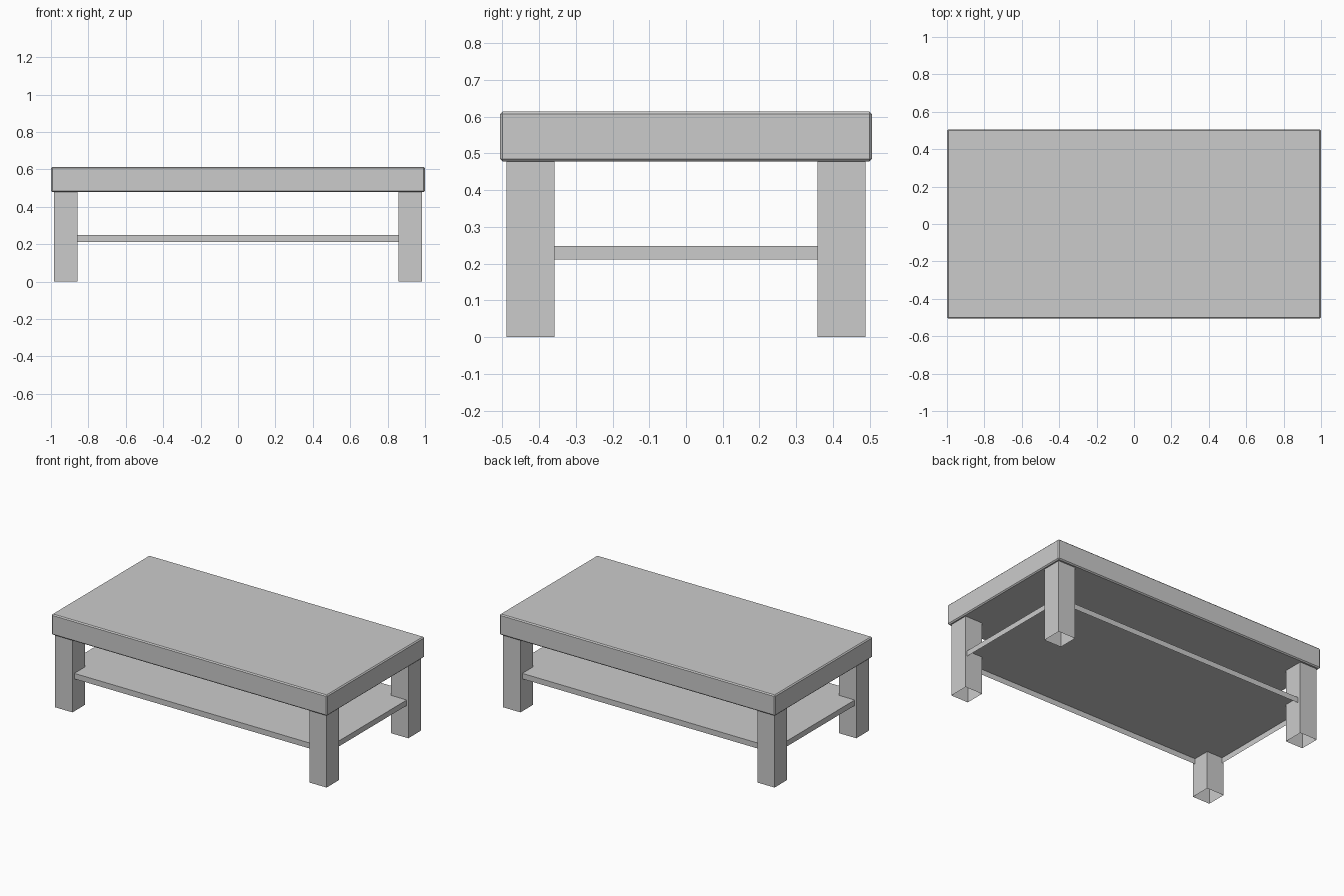
import bpy, bmesh
from mathutils import Vector

if "Cube" in bpy.data.objects:
    bpy.data.objects.remove(bpy.data.objects["Cube"])


def box(name, lo, hi, bevel=0.0, open_bottom=False, open_top=False):
    """Axis-aligned box from two corners, optionally bevelled or open at top or bottom."""
    lo, hi = Vector(lo), Vector(hi)
    bm = bmesh.new()
    bmesh.ops.create_cube(bm, size=1)
    size, mid = hi - lo, (hi + lo) / 2
    for v in bm.verts:
        v.co = Vector(a * b for a, b in zip(v.co, size)) + mid
    bm.normal_update()
    ends = [f for f in bm.faces if (open_bottom and f.normal.z < -0.9)
            or (open_top and f.normal.z > 0.9)]
    if ends:
        bmesh.ops.delete(bm, geom=ends, context='FACES_ONLY')
    mesh = bpy.data.meshes.new(name)
    bm.to_mesh(mesh)
    bm.free()
    ob = bpy.data.objects.new(name, mesh)
    bpy.context.collection.objects.link(ob)
    if bevel:
        mod = ob.modifiers.new("edge_bevel", 'BEVEL')
        mod.width = bevel
        mod.segments = 1
    return ob


# Thick slab top with chamfered edges
box("table_top", (-0.999, -0.506, 0.478), (0.999, 0.506, 0.614), bevel=0.007)

# Lower shelf, a shallow tray open underneath, let into the legs
box("shelf", (-0.973, -0.468, 0.212), (0.973, 0.468, 0.248), open_bottom=True)

# Four hollow square legs
for sx, side in ((-1, "left"), (1, "right")):
    for sy, end in ((-1, "front"), (1, "back")):
        xs = sorted((sx * 0.859, sx * 0.984))
        ys = sorted((sy * 0.358, sy * 0.488))
        box(f"{end}_{side}_leg", (xs[0], ys[0], 0), (xs[1], ys[1], 0.48),
            open_bottom=True, open_top=True)
